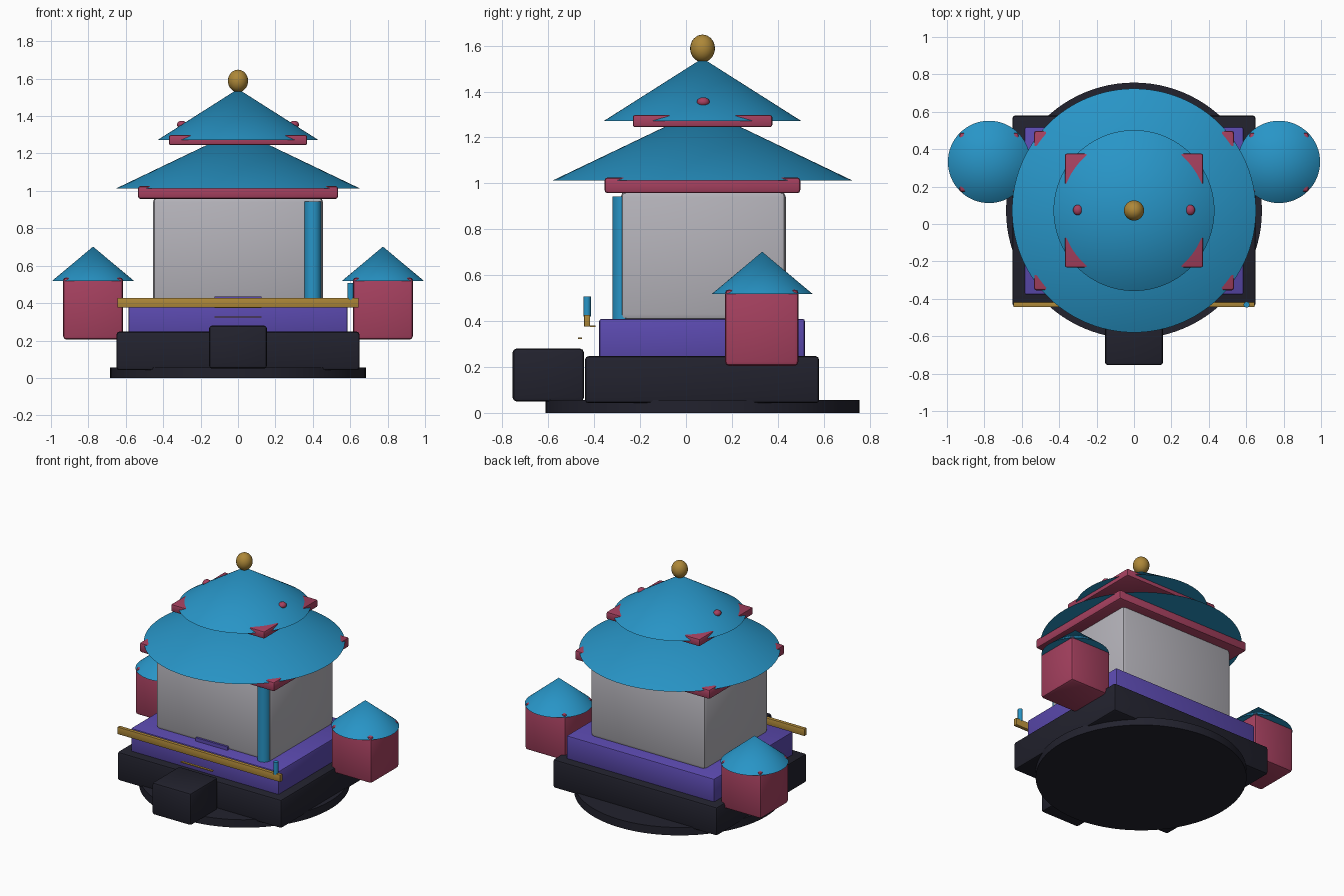
import bpy, math

if "Cube" in bpy.data.objects:
    bpy.data.objects.remove(bpy.data.objects["Cube"])


def material(name, rgb):
    m = bpy.data.materials.new(name)
    m.diffuse_color = (*rgb, 1.0)
    m.use_nodes = True
    m.node_tree.nodes["Principled BSDF"].inputs["Base Color"].default_value = m.diffuse_color
    return m


BLUE = material("roof blue", (0.021, 0.30, 0.57))
RED = material("rose red", (0.38, 0.052, 0.115))
GREY = material("wall grey", (0.46, 0.45, 0.49))
PURPLE = material("terrace purple", (0.105, 0.068, 0.43))
DARK = material("dark stone", (0.016, 0.016, 0.027))
GOLD = material("gold", (0.42, 0.245, 0.04))


def finish(name, mat):
    ob = bpy.context.object
    ob.name = name
    ob.data.materials.append(mat)
    return ob


def box(name, mat, x, y, z, bevel=0.0):
    """Box from (min, max) ranges, with an optional rounded edge."""
    bpy.ops.mesh.primitive_cube_add(
        size=1, location=[(r[0] + r[1]) / 2 for r in (x, y, z)])
    ob = finish(name, mat)
    ob.scale = [r[1] - r[0] for r in (x, y, z)]
    bpy.ops.object.transform_apply(location=False, rotation=False, scale=True)
    if bevel:
        mod = ob.modifiers.new("soft edge", 'BEVEL')
        mod.width = bevel
        mod.segments = 2
        bpy.ops.object.modifier_apply(modifier=mod.name)
        bpy.ops.object.shade_smooth_by_angle(angle=math.radians(30))
    return ob


def round_part(name, mat, x, y, z0, z1, r0, r1, sides=64):
    """Cylinder or cone between two heights."""
    bpy.ops.mesh.primitive_cone_add(vertices=sides, radius1=r0, radius2=r1,
                                    depth=z1 - z0, location=(x, y, (z0 + z1) / 2))
    ob = finish(name, mat)
    bpy.ops.object.shade_smooth_by_angle(angle=math.radians(25))
    return ob


def ball(name, mat, loc, scale):
    bpy.ops.mesh.primitive_uv_sphere_add(segments=24, ring_count=16, radius=1, location=loc)
    ob = finish(name, mat)
    ob.scale = scale
    bpy.ops.object.shade_smooth()
    return ob


CY = 0.072  # centre line of the main hall

# Foundation
round_part("ground_disc", DARK, 0, CY, 0.0, 0.057, 0.684, 0.684, 96)
box("stone_base", DARK, (-0.65, 0.65), (-0.44, 0.58), (0.042, 0.247), 0.015)
box("front_step", DARK, (-0.155, 0.155), (-0.755, -0.445), (0.05, 0.28), 0.016)
box("terrace", PURPLE, (-0.585, 0.585), (-0.378, 0.518), (0.235, 0.41), 0.01)

# Hall
box("hall_walls", GREY, (-0.455, 0.455), (-0.285, 0.435), (0.405, 0.965), 0.025)
box("door_sill", PURPLE, (-0.125, 0.125), (-0.30, -0.27), (0.405, 0.435))
round_part("corner_pillar", BLUE, 0.40, -0.275, 0.41, 0.942, 0.045, 0.045, 32)

# Two roof tiers over their square eaves
box("lower_eave", RED, (-0.535, 0.535), (-0.355, 0.498), (0.957, 1.026), 0.014)
round_part("lower_roof", BLUE, 0, CY, 1.013, 1.325, 0.652, 0.0, 96)
box("upper_eave", RED, (-0.37, 0.37), (-0.232, 0.376), (1.245, 1.298), 0.01)
round_part("upper_roof", BLUE, 0, CY, 1.272, 1.545, 0.43, 0.0, 96)
ball("finial", GOLD, (0, CY, 1.588), (0.054, 0.054, 0.06))

# Mirrored parts: roof studs and side towers
for side, s in (("left", -1), ("right", 1)):
    ball(side + "_roof_stud", RED, (s * 0.30, CY + 0.003, 1.354), (0.026, 0.028, 0.021))
    tx = s * 0.775
    box(side + "_tower", RED, (tx - 0.16, tx + 0.16), (0.17, 0.49), (0.205, 0.538), 0.018)
    round_part(side + "_tower_roof", BLUE, tx, 0.332, 0.518, 0.702, 0.22, 0.0)

# Railing, its post and slim gold strips
box("front_rail", GOLD, (-0.645, 0.645), (-0.444, -0.418), (0.376, 0.427), 0.003)
round_part("rail_post", BLUE, 0.602, -0.431, 0.42, 0.508, 0.016, 0.016, 16)
box("upper_strip", GOLD, (-0.125, 0.125), (-0.418, -0.395), (0.374, 0.38))
box("lower_strip", GOLD, (-0.125, 0.125), (-0.471, -0.454), (0.322, 0.328))
